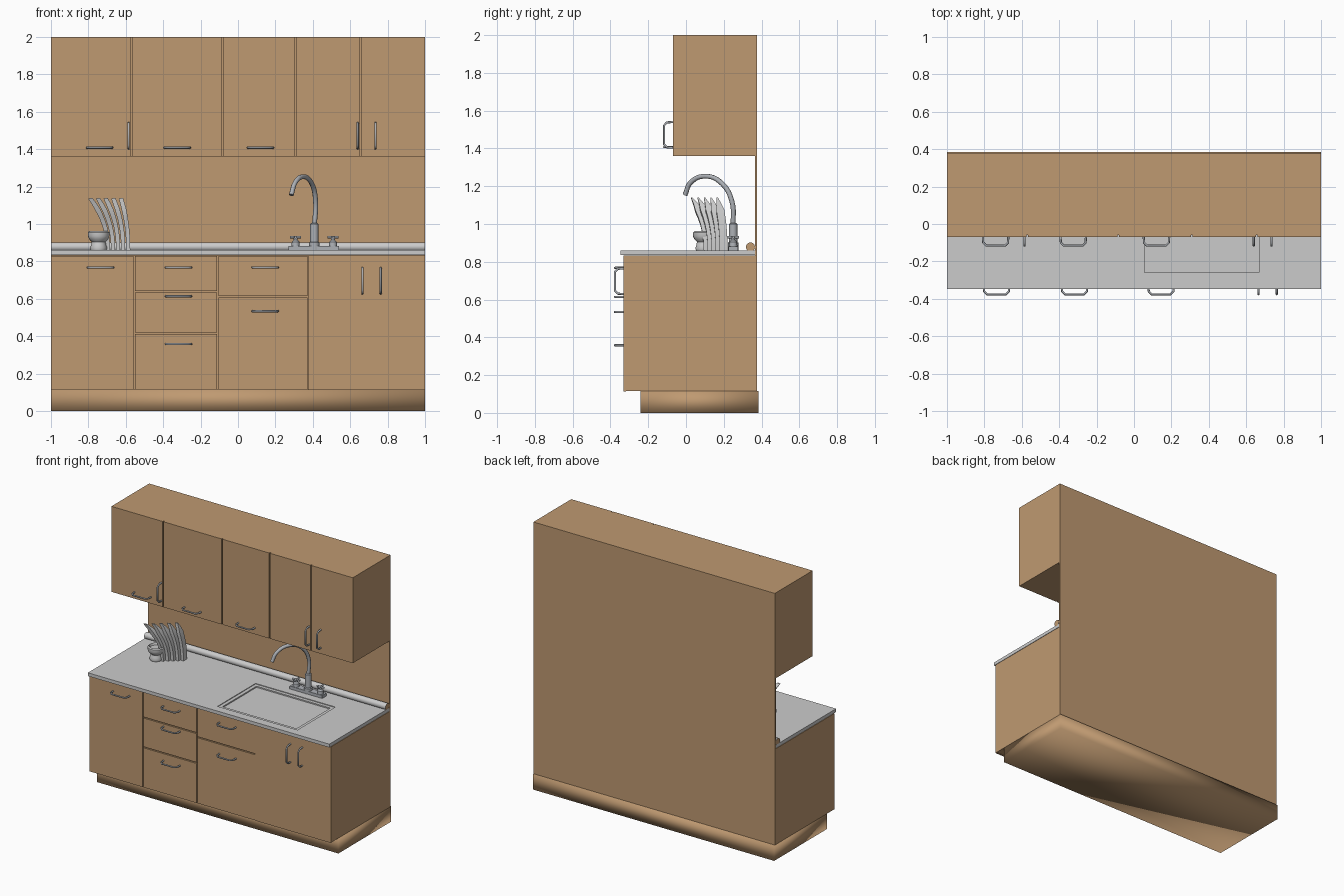
import bpy, bmesh, math
from mathutils import Vector

cube = bpy.data.objects.get("Cube")
if cube:
    bpy.data.objects.remove(cube, do_unlink=True)


def material(name, rgb):
    m = bpy.data.materials.new(name)
    m.use_nodes = True
    m.diffuse_color = (*rgb, 1)
    m.node_tree.nodes["Principled BSDF"].inputs["Base Color"].default_value = (*rgb, 1)
    return m


WOOD = material("warm wood", (0.52, 0.32, 0.165))
STONE = material("pale grey", (0.60, 0.60, 0.60))
METAL = material("steel grey", (0.42, 0.44, 0.47))


def finish(name, bm, mat, smooth=True):
    bmesh.ops.recalc_face_normals(bm, faces=bm.faces)
    me = bpy.data.meshes.new(name)
    bm.to_mesh(me)
    bm.free()
    ob = bpy.data.objects.new(name, me)
    bpy.context.collection.objects.link(ob)
    me.materials.append(mat)
    if smooth:
        bpy.ops.object.select_all(action="DESELECT")
        ob.select_set(True)
        bpy.context.view_layer.objects.active = ob
        bpy.ops.object.shade_smooth_by_angle(angle=math.radians(40))
    return ob


def box(name, x, y, z, mat):
    """Box from (min, max) pairs on each axis."""
    bm = bmesh.new()
    bmesh.ops.create_cube(bm, size=1)
    for v in bm.verts:
        v.co = Vector([(a + b) / 2 + c * (b - a) for c, (a, b) in zip(v.co, (x, y, z))])
    return finish(name, bm, mat, False)


def lathe(name, centre, profile, mat, sides=20):
    """Turned shape from (radius, height) pairs."""
    bm = bmesh.new()
    rings = [[bm.verts.new((centre[0] + r * math.cos(math.tau * i / sides),
                            centre[1] + r * math.sin(math.tau * i / sides), z))
              for i in range(sides)] for r, z in profile]
    for a, b in zip(rings, rings[1:]):
        for i in range(sides):
            j = (i + 1) % sides
            bm.faces.new((a[i], a[j], b[j], b[i]))
    bm.faces.new(rings[0])
    bm.faces.new(rings[-1])
    return finish(name, bm, mat)


def tube(name, points, radius, mat, smooth_path=True):
    """Round rod that follows a path."""
    cu = bpy.data.curves.new(name, "CURVE")
    cu.dimensions = "3D"
    cu.bevel_depth = radius
    cu.bevel_resolution = 2
    cu.use_fill_caps = True
    cu.resolution_u = 6
    sp = cu.splines.new("BEZIER" if smooth_path else "POLY")
    if smooth_path:
        sp.bezier_points.add(len(points) - 1)
        for bp, p in zip(sp.bezier_points, points):
            bp.co = p
            bp.handle_left_type = bp.handle_right_type = "AUTO"
    else:
        sp.points.add(len(points) - 1)
        for sp_point, p in zip(sp.points, points):
            sp_point.co = (*p, 1)
    ob = bpy.data.objects.new(name, cu)
    bpy.context.collection.objects.link(ob)
    cu.materials.append(mat)
    return ob


# Carcasses, wall panel and plinth
TOE, BASE_TOP, TOP, SLAB = 0.115, 0.832, 0.86, 0.012
LOW_Y, UP_Y, WALL_Y = -0.33, -0.07, 0.365
UP_Z = 1.36
box("wall_panel", (-1, 1), (WALL_Y, 0.377), (TOE, 2), WOOD)
box("base_cabinet", (-1, 1), (LOW_Y + SLAB, WALL_Y), (TOE, BASE_TOP), WOOD)
box("wall_cabinet", (-1, 1), (UP_Y + SLAB, WALL_Y), (UP_Z, 2), WOOD)
plinth = box("plinth", (-1, 1), (-0.24, 0.385), (0, TOE), WOOD)
for p in plinth.data.polygons:
    p.use_smooth = True


def front(name, x, z, y, gap=0.004):
    box(name, (x[0] + gap, x[1] - gap), (y, y + SLAB), (z[0] + gap, z[1] - gap), WOOD)


# Wall cabinet doors
splits = (-1.004, -0.572, -0.085, 0.31, 0.655, 1.004)
for i, span in enumerate(zip(splits, splits[1:])):
    front(f"wall_door_{i + 1}", span, (UP_Z - 0.004, 2.004), UP_Y)

# Base cabinet doors and drawers
LOW = (TOE - 0.004, BASE_TOP + 0.002)
front("base_door_right", (-1.004, -0.555), LOW, LOW_Y)
levels = (LOW[0], 0.415, 0.638, LOW[1])
for i, span in enumerate(zip(levels, levels[1:])):
    front(f"drawer_{i + 1}", (-0.555, -0.107), span, LOW_Y)
front("sink_drawer", (-0.107, 0.376), (0.61, LOW[1]), LOW_Y)
front("sink_door", (-0.107, 0.376), (LOW[0], 0.61), LOW_Y)
front("base_door_middle", (0.371, 0.677), LOW, LOW_Y, 0.002)
front("base_door_left", (0.673, 1.002), LOW, LOW_Y, 0.002)


# Bow handles
def handle(name, x, z, y, upright=False):
    pts = []
    for along, out in ((-0.068, 0), (-0.066, 0.03), (-0.05, 0.046),
                       (0.05, 0.046), (0.066, 0.03), (0.068, 0)):
        pts.append((x, y - out, z + along) if upright else (x + along, y - out, z))
    tube(name, pts, 0.006, METAL, False)


for i, (x, z) in enumerate(((-0.735, 0.768), (-0.318, 0.768), (-0.318, 0.614),
                            (-0.318, 0.358), (0.145, 0.768), (0.145, 0.534))):
    handle(f"base_handle_{i + 1}", x, z, LOW_Y)
for x in (-0.74, -0.325, 0.12):
    handle("wall_handle", x, 1.408, UP_Y)
for x in (0.665, 0.763):
    handle("base_upright_handle", x, 0.697, LOW_Y, True)
for x in (-0.585, 0.64, 0.735):
    handle("wall_upright_handle", x, 1.472, UP_Y, True)

# Worktop with a stepped sink recess
worktop = box("worktop", (-1, 1), (-0.348, WALL_Y), (BASE_TOP + 0.003, TOP), STONE)
for inset, depth in ((0, 0.005), (0.025, 0.014)):
    cutter = box("sink_cutter", (0.03 + inset, 0.692 - inset),
                 (-0.285 + inset, 0.165 - inset), (TOP - depth, TOP + 0.1), STONE)
    mod = worktop.modifiers.new("recess", "BOOLEAN")
    mod.operation, mod.solver, mod.object = "DIFFERENCE", "EXACT", cutter
    bpy.context.view_layer.objects.active = worktop
    bpy.ops.object.modifier_apply(modifier=mod.name)
    bpy.data.objects.remove(cutter, do_unlink=True)

# Rounded upstand with wooden end faces
bm = bmesh.new()
bmesh.ops.create_cone(bm, cap_ends=True, segments=24, radius1=0.024, radius2=0.024, depth=2)
for v in bm.verts:
    v.co = (v.co.z, 0.341 + v.co.x, 0.878 + v.co.y)
upstand = finish("upstand", bm, STONE)
upstand.data.materials.append(WOOD)
for p in upstand.data.polygons:
    p.material_index = int(abs(p.normal.x) > 0.9)

# Mixer tap
TAP_X, TAP_Y = 0.408, 0.25
box("tap_base", (0.27, 0.54), (0.225, 0.275), (TOP, 0.882), METAL)
lathe("tap_body", (TAP_X, TAP_Y), ((0.028, TOP), (0.028, 0.9), (0.022, 0.905), (0.022, 1.0),
                                   (0.016, 1.005)), METAL)
tube("tap_spout", ((TAP_X, TAP_Y, 0.99), (0.415, 0.243, 1.12), (0.395, 0.19, 1.215),
                   (0.35, 0.105, 1.253), (0.305, 0.025, 1.22), (0.285, -0.005, 1.155)),
     0.013, METAL)
for side in (-1, 1):
    x = TAP_X + side * 0.1
    lathe("tap_valve", (x, TAP_Y), ((0.022, 0.88), (0.02, 0.905), (0.01, 0.915),
                                    (0.01, 0.935)), METAL)
    tube("tap_lever", ((x - 0.03, TAP_Y, 0.93), (x + 0.03, TAP_Y, 0.93)), 0.007, METAL, False)
    tube("tap_lever_cross", ((x, TAP_Y - 0.03, 0.93), (x, TAP_Y + 0.03, 0.93)),
         0.007, METAL, False)

# Waisted cup
lathe("cup", (-0.745, 0.095), ((0.042, TOP), (0.046, 0.872), (0.04, 0.888), (0.037, 0.905),
                               (0.05, 0.918), (0.058, 0.935), (0.058, 0.955), (0.05, 0.962),
                               (0.045, 0.945)), STONE)

# Row of curved, pointed blades
for i in range(5):
    bm = bmesh.new()
    base = Vector((-0.695 + 0.027 * i, 0.115 + 0.021 * i, TOP))
    lean = Vector((-0.095 + 0.014 * i, -0.085 + 0.013 * i, 0))
    rings = []
    for s in range(9):
        t = s / 8
        c = base + lean * t ** 2.2 + Vector((0, 0, 0.278 * t))
        w = 0.021 if t < 0.75 else 0.021 - 0.07 * (t - 0.75)
        rings.append([bm.verts.new(c + Vector((dx * 0.011, dy * w, dx * w * t * 0.5)))
                      for dx, dy in ((-1, -1), (1, -1), (1, 1), (-1, 1))])
    for a, b in zip(rings, rings[1:]):
        for k in range(4):
            bm.faces.new((a[k], a[k - 1], b[k - 1], b[k]))
    bm.faces.new(rings[0])
    bm.faces.new(rings[-1])
    finish(f"blade_{i + 1}", bm, STONE)
